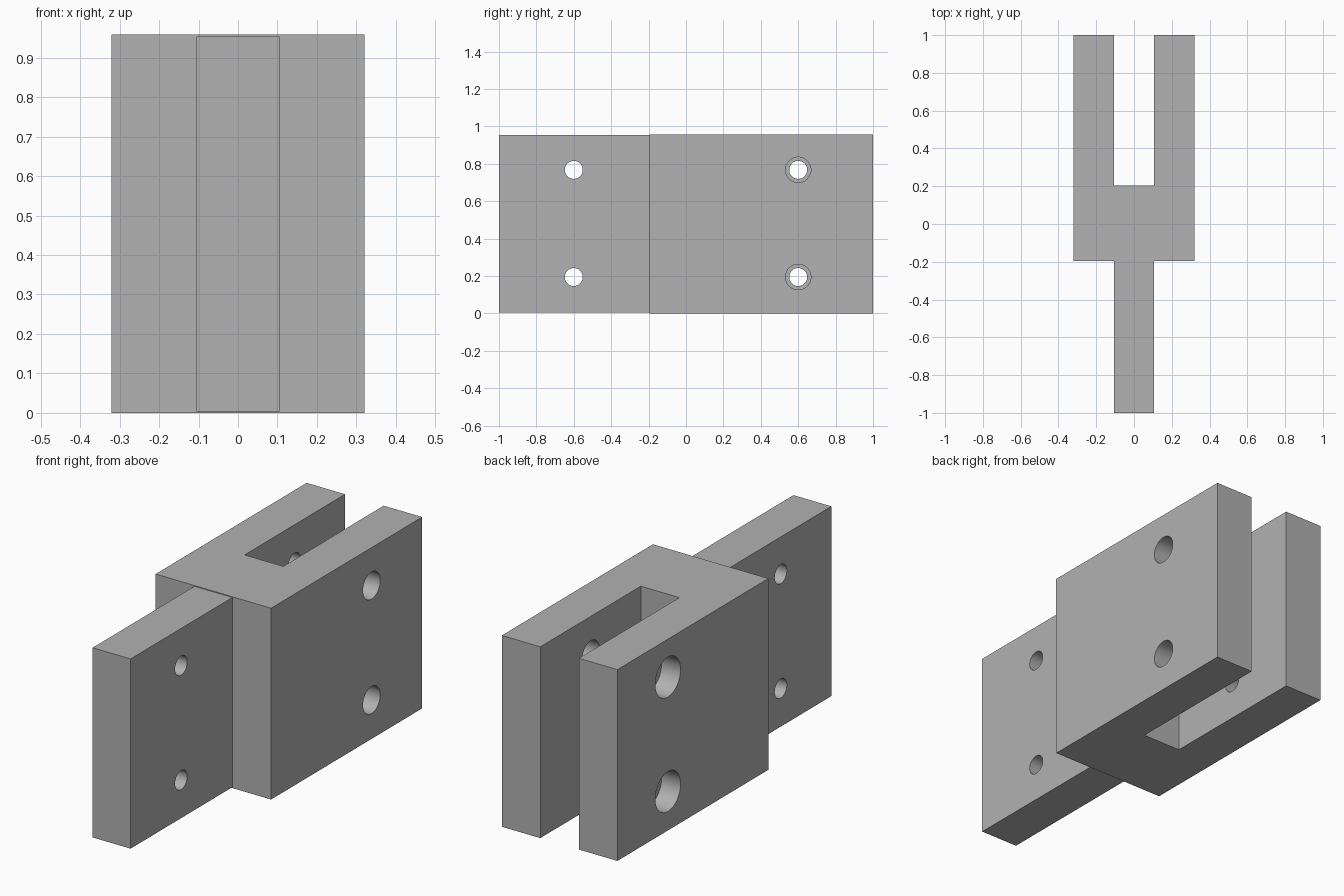
import bpy
import bmesh
import math
from mathutils import Matrix, Vector

default_cube = bpy.data.objects.get("Cube")
if default_cube:
    bpy.data.objects.remove(default_cube, do_unlink=True)

# Single plain metal colour
GREY = (0.445, 0.445, 0.445, 1.0)
metal = bpy.data.materials.new("plain grey metal")
metal.use_nodes = True
metal.diffuse_color = GREY
metal.node_tree.nodes["Principled BSDF"].inputs["Base Color"].default_value = GREY

HEIGHT = 0.958
HALF_WIDTH = 0.32
HALF_SLOT = 0.107
SHOULDER_Y = -0.195
SLOT_END_Y = 0.205
HOLE_Y = 0.6
HOLE_HEIGHTS = (0.195, 0.768)


def add_object(name, bm):
    bmesh.ops.recalc_face_normals(bm, faces=bm.faces)
    mesh = bpy.data.meshes.new(name)
    bm.to_mesh(mesh)
    bm.free()
    mesh.materials.append(metal)
    obj = bpy.data.objects.new(name, mesh)
    bpy.context.collection.objects.link(obj)
    return obj


def extrude_profile(name, points, bottom, top):
    """Extrude a plan outline upwards."""
    bm = bmesh.new()
    face = bm.faces.new([bm.verts.new((x, y, bottom)) for x, y in points])
    result = bmesh.ops.extrude_face_region(bm, geom=[face])
    verts = [v for v in result["geom"] if isinstance(v, bmesh.types.BMVert)]
    bmesh.ops.translate(bm, verts=verts, vec=Vector((0, 0, top - bottom)))
    return add_object(name, bm)


def drill(obj, radius, x_start, x_end, y):
    """Cut the pair of holes running along x."""
    bm = bmesh.new()
    for z in HOLE_HEIGHTS:
        place = Matrix.Translation(((x_start + x_end) / 2, y, z))
        bmesh.ops.create_cone(bm, cap_ends=True, segments=48,
                              radius1=radius, radius2=radius,
                              depth=x_end - x_start,
                              matrix=place @ Matrix.Rotation(math.pi / 2, 4, "Y"))
    cutter = add_object("hole_cutter", bm)
    cutter.hide_render = True
    cut = obj.modifiers.new("holes", "BOOLEAN")
    cut.operation = "DIFFERENCE"
    cut.solver = "EXACT"
    cut.object = cutter
    select(obj)
    bpy.ops.object.modifier_apply(modifier=cut.name)
    bpy.data.objects.remove(cutter, do_unlink=True)


def select(obj):
    bpy.ops.object.select_all(action="DESELECT")
    obj.select_set(True)
    bpy.context.view_layer.objects.active = obj


# Forked body: U-shaped outline, mirrored across x
half = [(HALF_WIDTH, SHOULDER_Y), (HALF_WIDTH, 1),
        (HALF_SLOT, 1), (HALF_SLOT, SLOT_END_Y)]
outline = half + [(-x, y) for x, y in reversed(half)]
body = extrude_profile("forked_body", outline, 0, HEIGHT)

# Front tongue, very slightly shorter than the body
t = 0.105
tongue = extrude_profile("front_tongue",
                         [(-t, -1), (t, -1), (t, SHOULDER_Y), (-t, SHOULDER_Y)],
                         0.004, HEIGHT - 0.004)

# Bolt holes: wide through the left arm, narrow and counterbored in the right arm
drill(body, 0.068, 0, 0.5, HOLE_Y)
drill(body, 0.048, -0.5, 0, HOLE_Y)
drill(body, 0.1, -0.5, -0.215, HOLE_Y)
drill(tongue, 0.048, -0.3, 0.3, -HOLE_Y)

for part in (body, tongue):
    select(part)
    bpy.ops.object.shade_smooth_by_angle(angle=math.radians(30))
